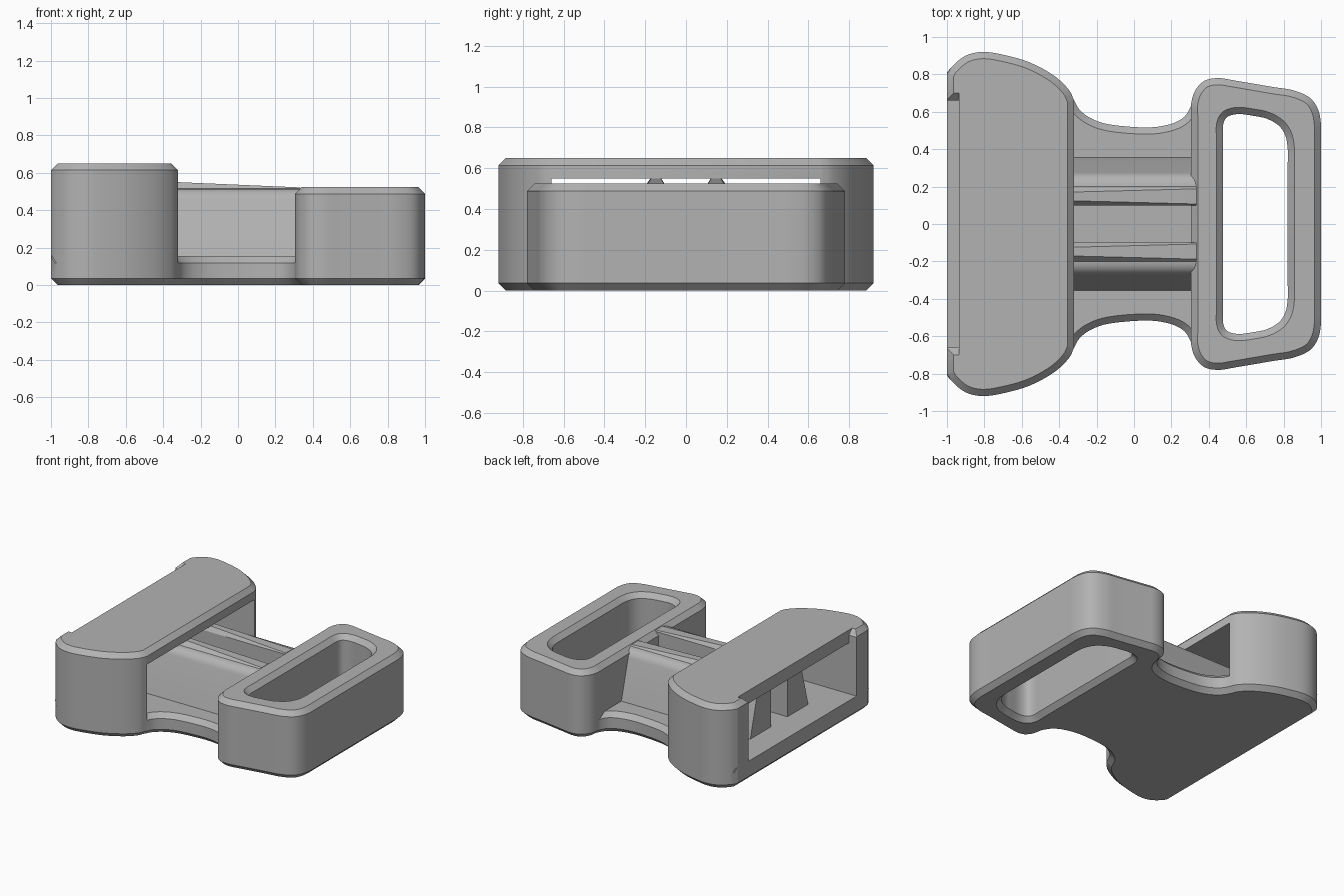
import bpy, bmesh, math
from mathutils import Vector

if "Cube" in bpy.data.objects:
    bpy.data.objects.remove(bpy.data.objects["Cube"])

grey = bpy.data.materials.new("plain grey")
grey.diffuse_color = (0.45, 0.45, 0.45, 1)
grey.use_nodes = True
grey.node_tree.nodes["Principled BSDF"].inputs["Base Color"].default_value = grey.diffuse_color


def curve(pts, n=4):
    """Smooth open line through the given points."""
    v = [Vector(p) for p in pts]
    v = [2 * v[0] - v[1]] + v + [2 * v[-1] - v[-2]]
    out = []
    for a, b, c, d in zip(v, v[1:], v[2:], v[3:]):
        for i in range(n):
            t = i / n
            out.append(0.5 * (2 * b + (c - a) * t + (2 * a - 5 * b + 4 * c - d) * t * t
                              + (3 * b - a - 3 * c + d) * t ** 3))
    return out + [v[-2]]


def mirrored(half):
    """Close a half outline by mirroring it over y = 0."""
    return half + [Vector((p.x, -p.y)) for p in reversed(half)]


def inset(poly, d):
    """Move a clockwise outline inward by d."""
    out = []
    for i, p in enumerate(poly):
        e1 = (p - poly[i - 1]).normalized()
        e2 = (poly[(i + 1) % len(poly)] - p).normalized()
        n1, n2 = Vector((e1.y, -e1.x)), Vector((e2.y, -e2.x))
        out.append(p + (n1 + n2) * d / max(0.5, 1 + n1.dot(n2)))
    return out


def loft(name, rings):
    """Skin rings of 3D points and cap both ends."""
    bm = bmesh.new()
    vs = [[bm.verts.new(p) for p in r] for r in rings]
    n = len(rings[0])
    for a, b in zip(vs, vs[1:]):
        for i in range(n):
            j = (i + 1) % n
            bm.faces.new((a[i], a[j], b[j], b[i]))
    bm.faces.new(vs[0])
    bm.faces.new(vs[-1])
    bmesh.ops.recalc_face_normals(bm, faces=bm.faces)
    me = bpy.data.meshes.new(name)
    bm.to_mesh(me)
    bm.free()
    me.materials.append(grey)
    ob = bpy.data.objects.new(name, me)
    bpy.context.collection.objects.link(ob)
    return ob


def slab(name, poly, levels):
    """Upright prism; each level is (z, inset)."""
    return loft(name, [[(p.x, p.y, z) for p in inset(poly, d)] for z, d in levels])


def along_x(name, profile, x0, x1):
    return loft(name, [[(x, y, z) for y, z in profile] for x in (x0, x1)])


def cut(ob, cutter):
    m = ob.modifiers.new("cut", "BOOLEAN")
    m.operation = "DIFFERENCE"
    m.solver = "EXACT"
    m.object = cutter
    bpy.context.view_layer.objects.active = ob
    bpy.ops.object.modifier_apply(modifier=m.name)
    bpy.data.objects.remove(cutter)


C, FLOOR = 0.036, 0.155

# Half outlines seen from above, left to right
left_side = curve([(-1, .8), (-.97, .845), (-.9, .9), (-.81, .92), (-.7, .905), (-.56, .865),
                   (-.43, .795), (-.35, .72), (-.32, .66)])
waist = curve([(-.32, .66), (-.29, .61), (-.23, .565), (-.13, .532), (.06, .516), (.18, .53),
               (.26, .565), (.3, .62), (.31, .66)])
block_half = curve([(.305, .58), (.305, .64), (.325, .71), (.375, .765), (.45, .78), (.54, .767),
                    (.74, .733), (.85, .715), (.94, .675), (.985, .61), (1, .53), (1, .45)])
slot_half = curve([(.477, .45), (.477, .53), (.5, .573), (.56, .588), (.64, .578), (.71, .563),
                   (.775, .525), (.81, .47), (.822, .4), (.822, .33)])

# Base plate, with a square upper edge at the open end
base = slab("base_plate", mirrored(left_side + waist[1:] + [Vector((.39, .66))]),
            [(0, C), (C, 0), (FLOOR - C, 0), (FLOOR, C)])
for v in base.data.vertices:
    if v.co.z > FLOOR - .001 and v.co.x < -.95 and abs(v.co.y) < .82:
        v.co.x = -1

# Bridge: two curved side walls with a roof over an open tunnel
bridge = slab("bridge", mirrored(left_side), [(.08, 0), (.614, 0), (.65, C)])
cut(bridge, along_x("tunnel_cutter", [(-.66, 0), (.66, 0), (.66, .55), (-.66, .55)], -1.2, 0))
cut(bridge, along_x("mouth_cutter", [(-.66, 0), (.66, 0), (.66, .61), (.72, .67), (-.72, .67),
                                     (-.66, .61)], -1.2, -.935))

# Strap block with a slot right through it
block = slab("strap_block", mirrored(block_half), [(0, C), (C, 0), (.524 - C, 0), (.524, C)])
cut(block, slab("slot_cutter", mirrored(slot_half),
                [(-.01, -C - .01), (C, 0), (.524 - C, 0), (.534, -C - .01)]))


# Guide ribs, rising gently towards the bridge
def rib_ring(x, top, side):
    d = min(.025, max(0, top - .515))
    prof = [(.1, .12), (.1, .515), (.1 + d, top), (.195 - d, top), (.2, .515)]
    for i in range(1, 6):
        a = math.radians(75 * i / 5)
        prof.append((.2 + .073 * math.sin(a) / math.sin(math.radians(75)), .515 - .075 * (1 - math.cos(a))))
    prof.append((.365, .12))
    return [(x, side * y, z) for y, z in prof]


for side, label in ((1, "back"), (-1, "front")):
    loft("guide_rib_" + label, [rib_ring(x, t, side) for x, t in
                                ((-.8, .555), (-.36, .552), (.335, .522))])

# Smooth the curved walls, keep edges crisp
bpy.ops.object.select_all(action="SELECT")
bpy.context.view_layer.objects.active = base
bpy.ops.object.shade_smooth_by_angle(angle=math.radians(25))
